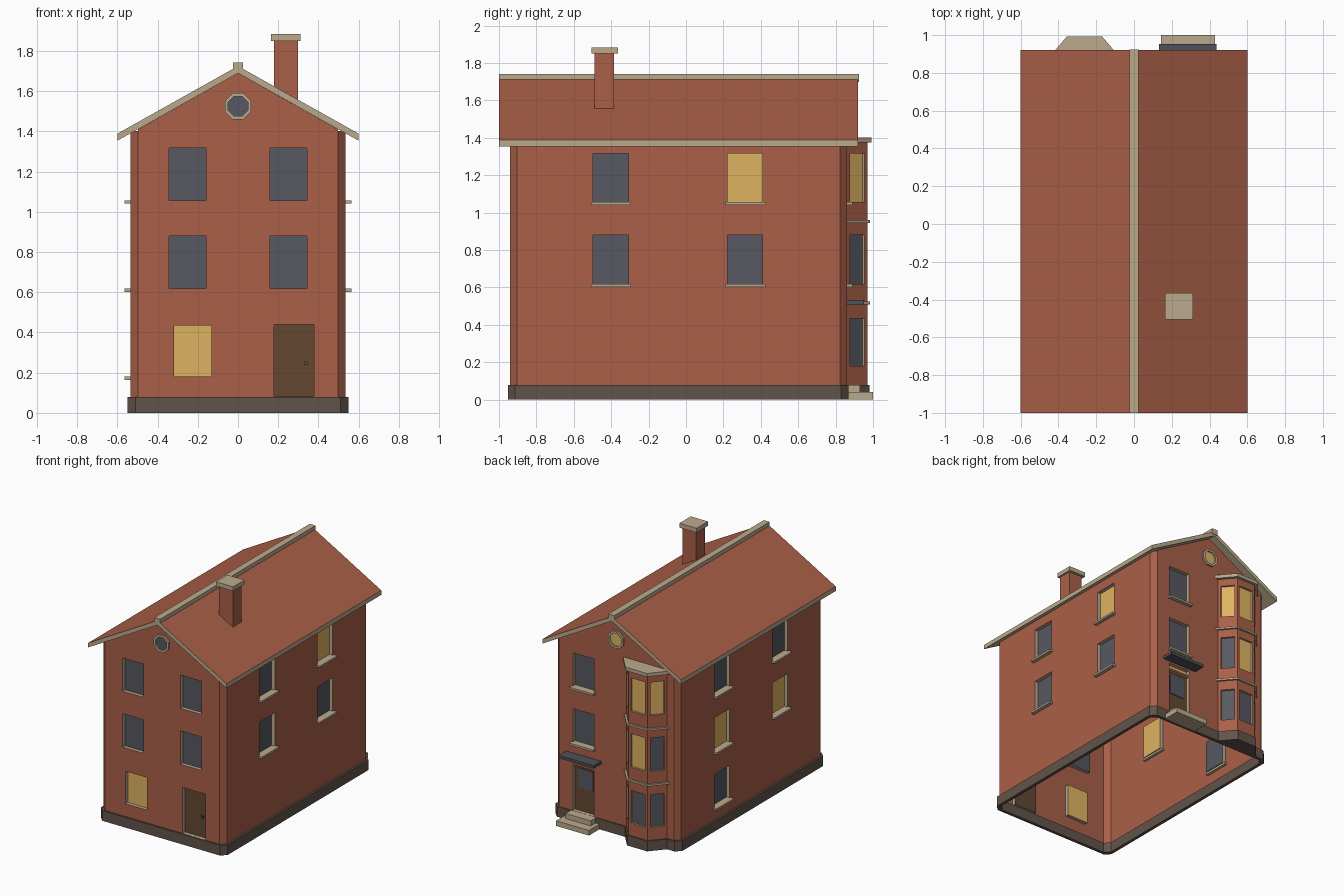
import bpy, bmesh, math
from mathutils import Vector

if "Cube" in bpy.data.objects:
    bpy.data.objects.remove(bpy.data.objects["Cube"])

COLOURS = {
    "brick": (0.40, 0.115, 0.064), "stone": (0.50, 0.40, 0.265),
    "glass": (0.095, 0.098, 0.122), "lit_window": (0.74, 0.45, 0.122),
    "plinth_brown": (0.12, 0.088, 0.07), "door_wood": (0.125, 0.064, 0.03),
    "slate": (0.075, 0.082, 0.10)}
MATS = {}
for n, c in COLOURS.items():
    MATS[n] = bpy.data.materials.new(n)
    MATS[n].diffuse_color = (*c, 1)
NAMES = list(COLOURS)


def finish(name, bm, mat=None):
    me = bpy.data.meshes.new(name)
    bm.to_mesh(me)
    bm.free()
    for m in ([mat] if mat else NAMES):
        me.materials.append(MATS[m])
    ob = bpy.data.objects.new(name, me)
    bpy.context.collection.objects.link(ob)
    return ob


def extrude(name, pts, vec, mat=None, rule=None):
    """Solid from a planar outline of 3D points swept along vec."""
    bm = bmesh.new()
    f = bm.faces.new([bm.verts.new(p) for p in pts])
    r = bmesh.ops.extrude_face_region(bm, geom=[f], use_keep_orig=True)
    bmesh.ops.translate(bm, vec=vec, verts=[g for g in r["geom"] if isinstance(g, bmesh.types.BMVert)])
    bmesh.ops.recalc_face_normals(bm, faces=bm.faces)
    if rule:
        for f in bm.faces:
            f.material_index = NAMES.index(rule(f))
    return finish(name, bm, mat)


def prism(name, outline, z0, z1, mat):
    return extrude(name, [(x, y, z0) for x, y in outline], (0, 0, z1 - z0), mat)


def box(name, x0, x1, y0, y1, z0, z1, mat):
    return prism(name, [(x0, y0), (x1, y0), (x1, y1), (x0, y1)], z0, z1, mat)


def wall(bm, a, b, z0, z1, openings=(), depth=0.028):
    """Wall sheet from a to b with recessed panes (u0, u1, z0, z1, colour)."""
    a, b = Vector(a), Vector(b)
    length = (b - a).length
    d = (b - a) / length
    n = Vector((d.y, -d.x))

    def quad(ps, mat):
        vs = []
        for u, z, k in ps:
            p = a + d * u - n * k
            vs.append(bm.verts.new((p.x, p.y, z)))
        bm.faces.new(vs).material_index = NAMES.index(mat)

    us = sorted({0, length, *[o[0] for o in openings], *[o[1] for o in openings]})
    zs = sorted({z0, z1, *[o[2] for o in openings], *[o[3] for o in openings]})
    for u, v in zip(us, us[1:]):
        for s, t in zip(zs, zs[1:]):
            cu, cz = (u + v) / 2, (s + t) / 2
            if not any(o[0] < cu < o[1] and o[2] < cz < o[3] for o in openings):
                quad([(u, s, 0), (v, s, 0), (v, t, 0), (u, t, 0)], "brick")
    for u, v, s, t, mat in openings:
        c = [(u, s), (v, s), (v, t), (u, t)]
        quad([(*p, depth) for p in c], mat)
        for p, q in zip(c, c[1:] + c[:1]):
            quad([(*p, 0), (*q, 0), (*q, depth), (*p, depth)], "stone")


def octagon(w, y0, y1, c):
    return [(-w + c, y0), (w - c, y0), (w, y0 + c), (w, y1 - c),
            (w - c, y1), (-w + c, y1), (-w, y1 - c), (-w, y0 + c)]


W, F, B, C, TOP = 0.535, -0.94, 0.86, 0.037, 1.39
G, L = "glass", "lit_window"
FLOORS = [(0.18, 0.435), (0.618, 0.88), (1.057, 1.317)]


def on_x(x0, x1, floor, mat, start, sign=1):
    """Opening given in world coordinates, converted to distance along a wall."""
    u = sorted([sign * (x0 - start), sign * (x1 - start)])
    return (*u, *FLOORS[floor], mat)


# Main walls with chamfered corners and recessed windows
pts = octagon(W, F, B, C)
E = W - C
front = [on_x(-0.343, -0.16, i, G, -E) for i in (1, 2)] + [on_x(0.16, 0.343, i, G, -E) for i in (1, 2)]
front += [on_x(-0.318, -0.131, 0, L, -E), (0.178 + E, 0.378 + E, 0.081, 0.44, "door_wood")]
y0, y1 = F + C, B - C
cols = [(-0.496, -0.308), (0.222, 0.41)]
right = [on_x(*cols[0], 1, G, y0), on_x(*cols[0], 2, G, y0),
         on_x(*cols[1], 1, G, y0), on_x(*cols[1], 2, L, y0)]
left = [on_x(*cols[0], 1, L, y1, -1), on_x(*cols[0], 2, G, y1, -1), on_x(*cols[1], 0, G, y1, -1),
        on_x(*cols[1], 1, L, y1, -1), on_x(*cols[1], 2, G, y1, -1)]
back = [on_x(0.195, 0.38, i, G, E, -1) for i in (1, 2)]
back += [(E - 0.38, E - 0.195, 0.081, 0.44, "door_wood"), (E - 0.38, E - 0.195, 0.455, 0.495, L)]
bm = bmesh.new()
for i, ops in enumerate([front, [], right, [], back, [], left, []]):
    wall(bm, pts[i], pts[(i + 1) % 8], 0.08, TOP + (0.012 if i % 2 else 0), ops)
# Gable tops
for y, s in ((F, 1), (B, -1)):
    gable = [(-E, TOP), (E, TOP), (E, 1.41), (0, 1.69), (-E, 1.41)]
    bm.faces.new([bm.verts.new((x * s, y, z)) for x, z in gable])
bmesh.ops.remove_doubles(bm, verts=bm.verts, dist=1e-5)
finish("house_walls", bm)

# Hollow plinth ring
bm = bmesh.new()
outer, inner = octagon(0.55, -0.953, 0.87, 0.04), octagon(0.525, -0.928, 0.845, 0.037)
rings = [[bm.verts.new((x, y, z)) for x, y in o]
         for o, z in ((outer, 0), (outer, 0.08), (inner, 0.08), (inner, 0))]
for k in range(4):
    r, s = rings[k], rings[(k + 1) % 4]
    for i in range(8):
        j = (i + 1) % 8
        bm.faces.new([r[i], r[j], s[j], s[i]])
finish("plinth", bm, "plinth_brown")

# Roof slab with stone edges, ridge cap
prof = [(-0.6, 1.354), (0, 1.69), (0.6, 1.354), (0.6, 1.389), (0, 1.725), (-0.6, 1.389)]
extrude("roof", [(x, -1, z) for x, z in prof], (0, 1.92, 0),
        rule=lambda f: "brick" if f.normal.z > 0.5 else "stone")
box("ridge_cap", -0.025, 0.025, -1, 0.925, 1.70, 1.742, "stone")

# Chimney
box("chimney_stack", 0.18, 0.298, -0.49, -0.384, 1.54, 1.85, "brick")
box("chimney_cap", 0.163, 0.312, -0.505, -0.364, 1.85, 1.884, "stone")

# Round gable windows
for tag, y, s, mat in (("front", F, -1, G), ("back", B, 1, L)):
    def ring(r):
        return [(r * math.cos((k + 0.5) * math.pi / 4), r * math.sin((k + 0.5) * math.pi / 4)) for k in range(8)]
    bm = bmesh.new()
    loops = [[bm.verts.new((x, y + s * d, 1.525 + z)) for x, z in ring(r)]
             for r, d in ((0.071, 0), (0.071, 0.015), (0.053, 0.015), (0.053, 0))]
    for p, q in zip(loops, loops[1:]):
        for i in range(8):
            bm.faces.new([p[i], p[i - 1], q[i - 1], q[i]])
    bmesh.ops.recalc_face_normals(bm, faces=bm.faces)
    finish(tag + "_round_frame", bm, "stone")
    extrude(tag + "_round_pane", [(x, y, 1.525 + z) for x, z in ring(0.053)], (0, s * 0.004, 0), mat)

# Window sills on the sides and back
for sx, col, fl in [(s, c, f) for s in (1, -1) for c in (0, 1) for f in (1, 2)] + [(-1, 1, 0)]:
    z = FLOORS[fl][0]
    a, b = cols[col]
    xs = sorted((sx * (W - 0.02), sx * 0.564))
    box("side_sill", *xs, a - 0.012, b + 0.014, z - 0.016, z, "stone")
for f in (1, 2):
    z = FLOORS[f][0]
    box("back_sill", 0.183, 0.392, B - 0.02, B + 0.03, z - 0.016, z, "stone")

# Bay window on the back


def bay(o):
    h, y = 0.083 + o / 2, 0.97 + o
    w = h + (0.11 + o) * 0.85
    c = -0.262
    return [(c + w, B), (c + h, y), (c - h, y), (c - w, B)]


bm = bmesh.new()
p = bay(0)
for i, mats in enumerate([(G, G, L), (G, L, L), (G, G, L)]):
    n = (Vector(p[i + 1]) - Vector(p[i])).length
    wall(bm, p[i], p[i + 1], 0.08, 1.375,
         [(0.022, n - 0.022, *FLOORS[k], m) for k, m in enumerate(mats)], 0.015)
finish("bay_walls", bm)
prism("bay_plinth", bay(0.01), 0, 0.08, "plinth_brown")
prism("bay_band_lower", bay(0.015), 0.51, 0.525, "stone")
prism("bay_band_upper", bay(0.015), 0.945, 0.96, "stone")
prism("bay_roof", bay(0.022), 1.375, 1.402, "stone")

# Door details, canopy and steps
box("front_door_knob", 0.33, 0.345, F + 0.01, F + 0.03, 0.237, 0.255, "slate")
box("back_door_pane", 0.222, 0.352, B - 0.03, B - 0.022, 0.26, 0.415, "glass")
box("back_door_canopy", 0.133, 0.437, B - 0.01, 0.952, 0.51, 0.532, "slate")
box("lower_step", 0.142, 0.428, B, 1.0, 0, 0.04, "stone")
box("upper_step", 0.175, 0.395, B, 0.93, 0.04, 0.08, "stone")

for m in bpy.data.materials:
    if m.users and not m.is_grease_pencil:
        m.use_nodes = True
        m.node_tree.nodes["Principled BSDF"].inputs["Base Color"].default_value = m.diffuse_color
